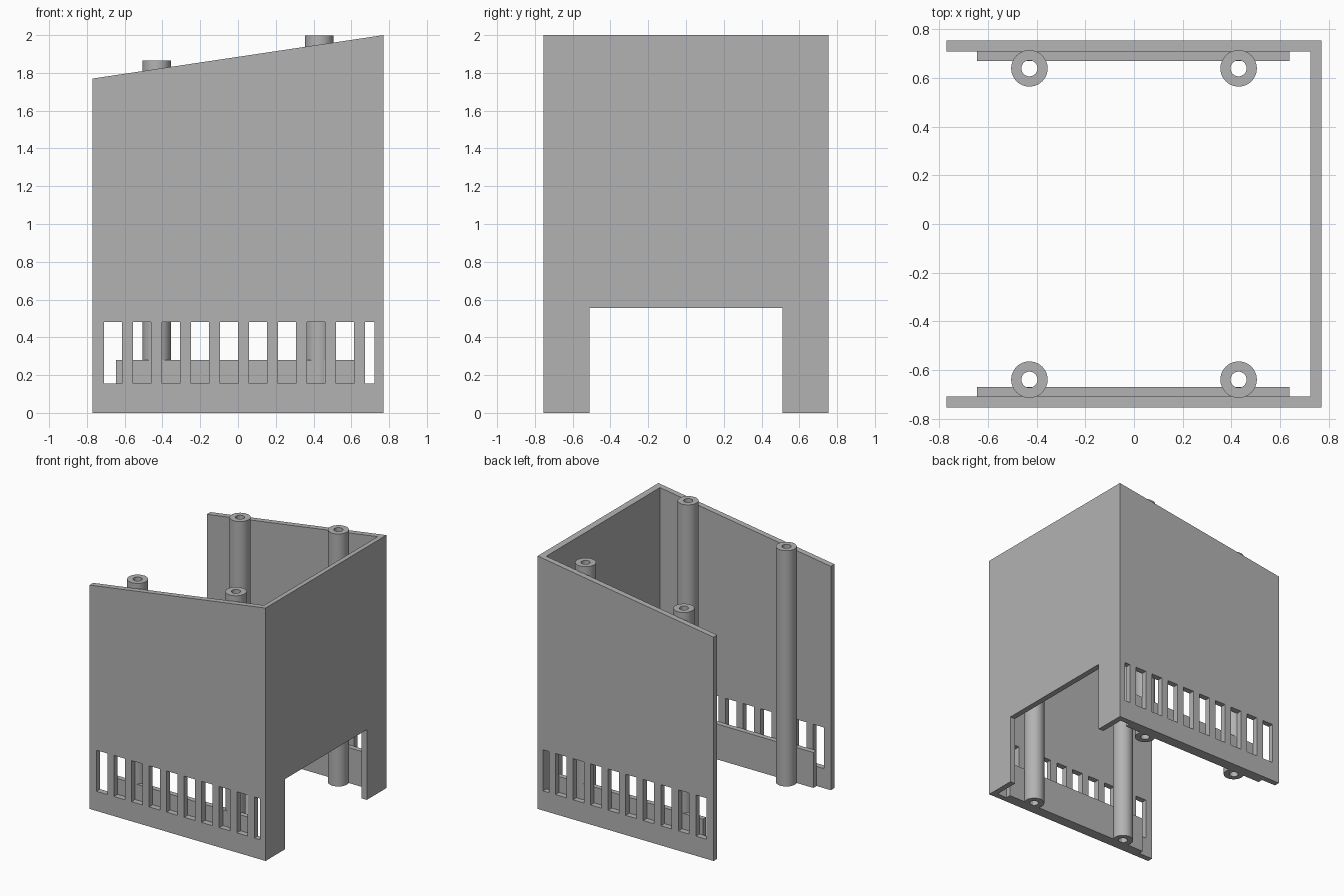
import bpy, bmesh, math
from mathutils import Matrix

if "Cube" in bpy.data.objects:
    bpy.data.objects.remove(bpy.data.objects["Cube"])

grey = bpy.data.materials.new("grey")
grey.diffuse_color = (0.45, 0.45, 0.45, 1)
grey.use_nodes = True
grey.node_tree.nodes["Principled BSDF"].inputs["Base Color"].default_value = grey.diffuse_color

W, D, T = 0.77, 0.755, 0.045      # half width, half depth, wall thickness
LOW, HIGH = 1.77, 2.0             # sloped top edge heights


def slab(name, loops, depth, matrix):
    """Extrude an outline with holes by depth, centred on its own plane."""
    curve = bpy.data.curves.new(name, 'CURVE')
    curve.dimensions, curve.fill_mode, curve.extrude = '2D', 'BOTH', depth / 2
    for loop in loops:
        s = curve.splines.new('POLY')
        s.points.add(len(loop) - 1)
        for p, (u, v) in zip(s.points, loop):
            p.co = (u, v, 0, 1)
        s.use_cyclic_u = True
    tmp = bpy.data.objects.new(name + "_outline", curve)
    bpy.context.scene.collection.objects.link(tmp)
    dg = bpy.context.evaluated_depsgraph_get()
    mesh = bpy.data.meshes.new_from_object(tmp.evaluated_get(dg))
    bpy.data.objects.remove(tmp)
    bpy.data.curves.remove(curve)
    bm = bmesh.new()
    bm.from_mesh(mesh)
    bmesh.ops.remove_doubles(bm, verts=bm.verts, dist=1e-4)
    bm.transform(matrix)
    bmesh.ops.recalc_face_normals(bm, faces=bm.faces)
    bm.to_mesh(mesh)
    bm.free()
    mesh.name = name
    mesh.materials.clear()
    mesh.materials.append(grey)
    ob = bpy.data.objects.new(name, mesh)
    bpy.context.scene.collection.objects.link(ob)
    bpy.ops.object.select_all(action='DESELECT')
    ob.select_set(True)
    bpy.context.view_layer.objects.active = ob
    bpy.ops.object.shade_smooth_by_angle(angle=math.radians(30))
    return ob


def rect(u0, u1, v0, v1):
    return [(u0, v0), (u1, v0), (u1, v1), (u0, v1)]


def circle(r, n=48):
    return [(r * math.cos(2 * math.pi * i / n), r * math.sin(2 * math.pi * i / n))
            for i in range(n)]


upright_x = Matrix.Rotation(math.pi / 2, 4, 'X')                  # outline in x, z
upright_y = Matrix.Rotation(math.pi / 2, 4, 'Z') @ upright_x      # outline in y, z

# Vent slots, the last one cut short by the side wall
slots = []
for i in range(10):
    x = -0.71 + 0.1535 * i
    slots.append(rect(x, min(x + 0.095, 0.722), 0.155, 0.48))
side = [(-W, 0), (W, 0), (W, HIGH), (-W, LOW)]

for sy, tag in ((-1, "front"), (1, "back")):
    # Slotted wall with sloping top
    slab(tag + "_wall", [side] + slots, T,
         Matrix.Translation((0, sy * (D - T / 2), 0)) @ upright_x)
    # Inner ledge strip along the bottom
    slab(tag + "_ledge", [rect(-0.645, 0.64, 0, 0.28)], 0.04,
         Matrix.Translation((0, sy * 0.69, 0)) @ upright_x)
    # Hollow screw pillars
    for x, top, end in ((-0.43, 1.865, "left"), (0.43, 1.997, "right")):
        slab(f"{tag}_{end}_pillar", [circle(0.075), circle(0.033)], top,
             Matrix.Translation((x, sy * 0.64, top / 2)))

# Right wall with doorway cut-out
y = D - T
right = slab("right_wall",
             [[(-y, 0), (-0.51, 0), (-0.51, 0.555), (0.51, 0.555),
               (0.51, 0), (y, 0), (y, HIGH), (-y, HIGH)]], T,
             Matrix.Translation((W - T / 2, 0, 0)) @ upright_y)
# Its top edge follows the slope
for v in right.data.vertices:
    if v.co.z > 1.9:
        v.co.z = LOW + (HIGH - LOW) * (v.co.x + W) / (2 * W)
